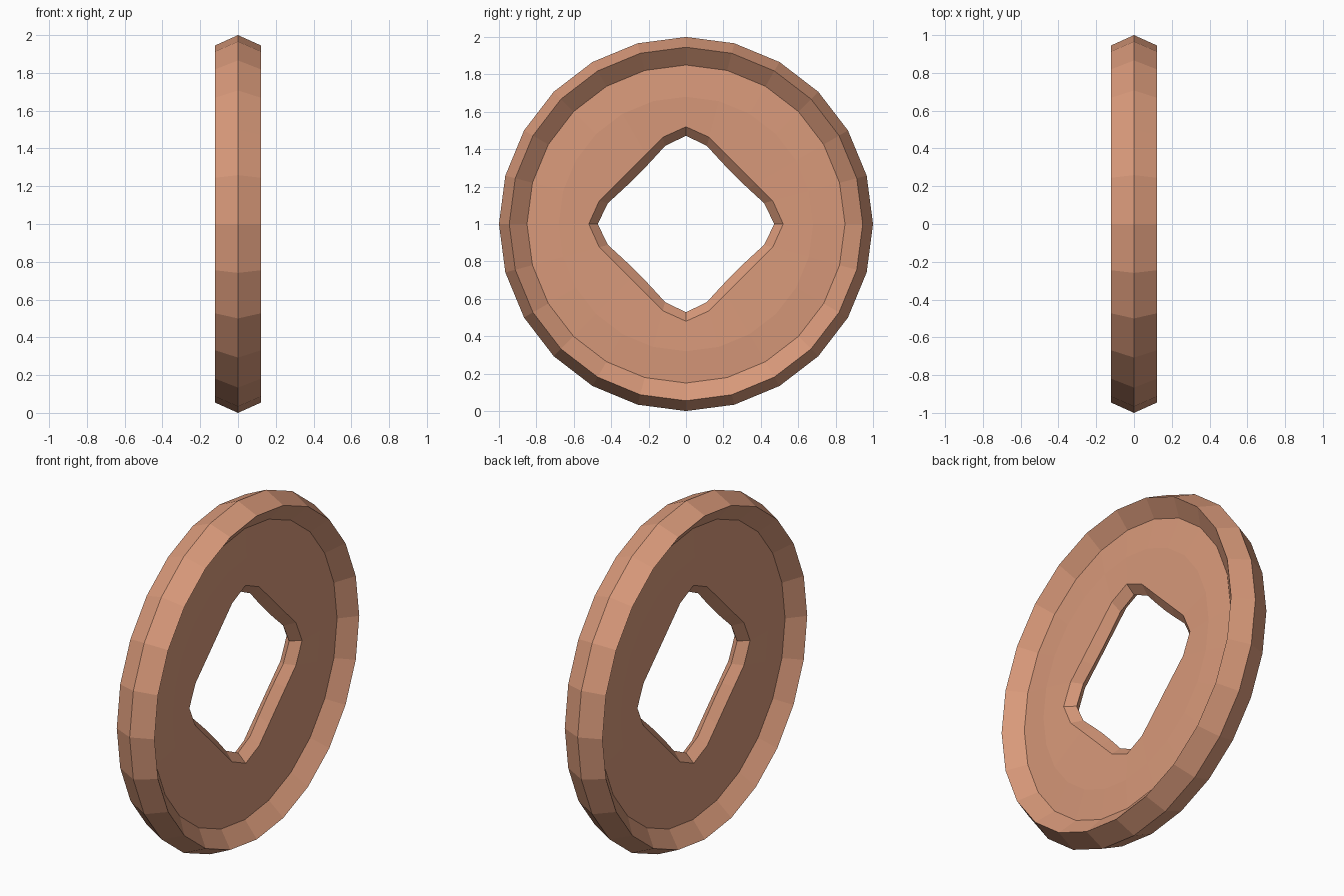
import bpy, bmesh, math

if "Cube" in bpy.data.objects:
    bpy.data.objects.remove(bpy.data.objects["Cube"])

N = 24  # sides around the disc

# Copper material
copper = bpy.data.materials.new("copper")
copper.diffuse_color = (0.69, 0.32, 0.195, 1)
copper.use_nodes = True
copper.node_tree.nodes["Principled BSDF"].inputs["Base Color"].default_value = copper.diffuse_color

# Rounded-square hole radius for each 15 degree step, from a corner
HOLE = [0.52, 0.48, 0.43, 0.415, 0.43, 0.48]

def hole(shrink):
    return lambda i: HOLE[i % 6] - shrink

# Cross-section as (x, radius): rim ridge, raised rim, dished face, hole
half = [(0.122, 0.945), (0.045, 0.85), (0.055, 0.68), (0.05, hole(0.0))]
profile = ([(0.0, 1.0)] + half + [(0.0, hole(0.048))]
           + [(-x, r) for x, r in reversed(half)])

# Sweep the section around the x axis
bm = bmesh.new()
rings = []
for x, r in profile:
    ring = []
    for i in range(N):
        a = 2 * math.pi * i / N
        rad = r(i) if callable(r) else r
        ring.append(bm.verts.new((x, rad * math.sin(a), 1 + rad * math.cos(a))))
    rings.append(ring)
for k, ring in enumerate(rings):
    nxt = rings[(k + 1) % len(rings)]
    for i in range(N):
        j = (i + 1) % N
        bm.faces.new((ring[i], ring[j], nxt[j], nxt[i]))
bmesh.ops.recalc_face_normals(bm, faces=bm.faces)

mesh = bpy.data.meshes.new("coin")
bm.to_mesh(mesh)
bm.free()
mesh.materials.append(copper)
coin = bpy.data.objects.new("coin", mesh)
bpy.context.collection.objects.link(coin)
